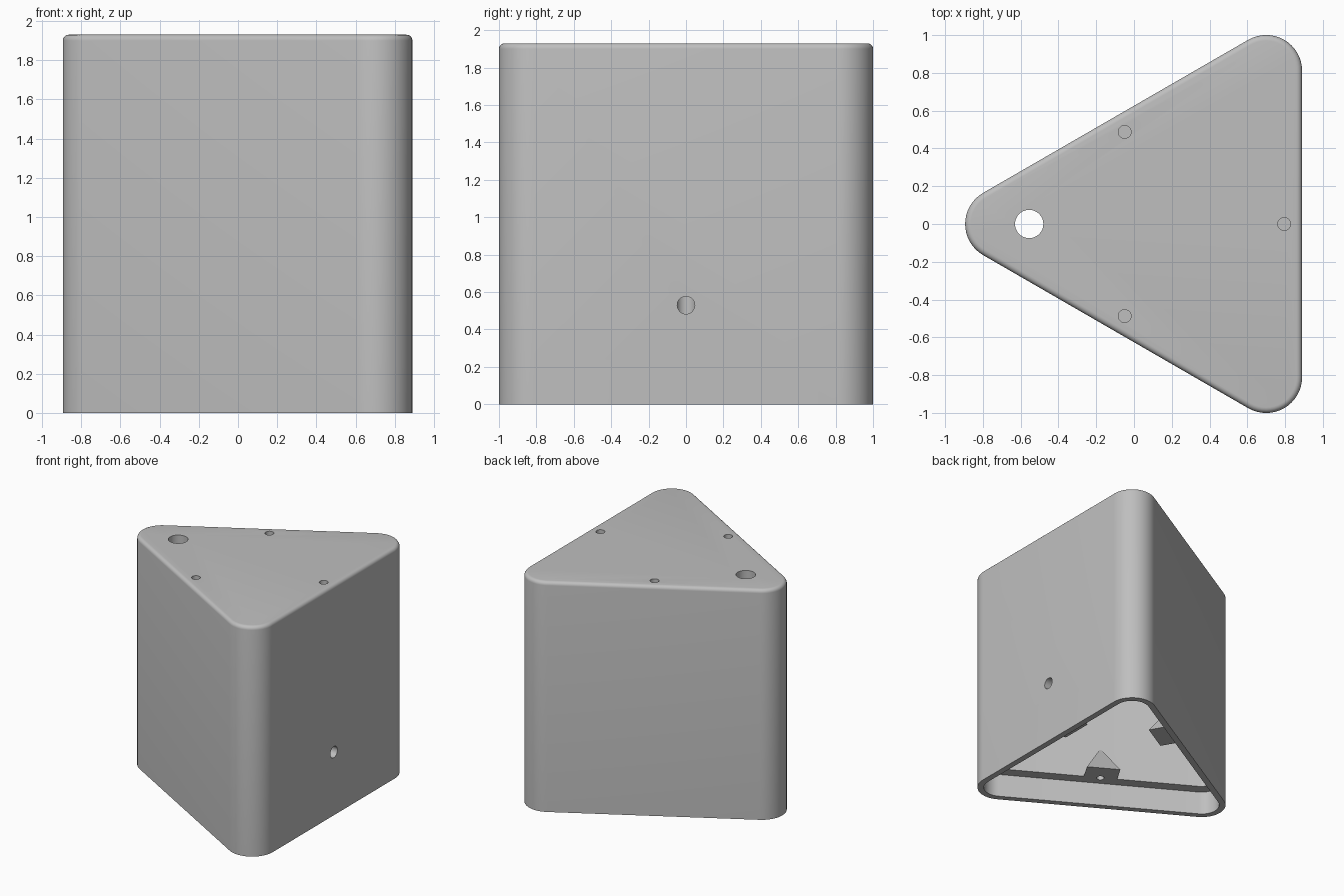
import bpy, bmesh, math
from mathutils import Matrix, Vector

cube = bpy.data.objects.get("Cube")
if cube:
    bpy.data.objects.remove(cube, do_unlink=True)

HEIGHT = 1.93
INRADIUS = 0.658      # centre of the triangle to each flat side
CENTRE = Vector((0.232, 0, 0))
CORNER = 0.19         # outer corner radius
RIM, WALL = 0.05, 0.14
LEDGE_Z = 0.2
SIDES = [Matrix.Translation(CENTRE) @ Matrix.Rotation(math.radians(a), 4, "Z")
         for a in (0, 120, 240)]

grey = bpy.data.materials.new("plain_grey")
grey.use_nodes = True
colour = (0.52, 0.52, 0.52, 1)
grey.diffuse_color = colour
grey.node_tree.nodes["Principled BSDF"].inputs["Base Color"].default_value = colour


def make_object(name, bm):
    bmesh.ops.recalc_face_normals(bm, faces=bm.faces)
    mesh = bpy.data.meshes.new(name)
    bm.to_mesh(mesh)
    bm.free()
    mesh.materials.append(grey)
    obj = bpy.data.objects.new(name, mesh)
    bpy.context.collection.objects.link(obj)
    return obj


def rounded_prism(name, inset, z0, z1, bevel=0):
    """Triangular prism with rounded corners, inset from the outer walls."""
    radius = CORNER - inset
    reach = 2 * (INRADIUS - CORNER)
    bm = bmesh.new()
    ring = []
    for corner in (60, 180, 300):
        a = math.radians(corner)
        for i in range(17):
            b = a + math.radians(-60 + 120 * i / 16)
            ring.append(bm.verts.new((CENTRE.x + reach * math.cos(a) + radius * math.cos(b),
                                      reach * math.sin(a) + radius * math.sin(b), z0)))
    base = bm.faces.new(ring)
    new = bmesh.ops.extrude_face_region(bm, geom=[base])["geom"]
    bmesh.ops.translate(bm, verts=[v for v in new if isinstance(v, bmesh.types.BMVert)],
                        vec=(0, 0, z1 - z0))
    if bevel:
        top = [e for e in bm.edges if all(abs(v.co.z - z1) < 1e-5 for v in e.verts)]
        bmesh.ops.bevel(bm, geom=top, offset=bevel, segments=5, profile=0.5, affect="EDGES")
    return make_object(name, bm)


def drill(name, radius, depth, matrix):
    bm = bmesh.new()
    bmesh.ops.create_cone(bm, cap_ends=True, segments=32, radius1=radius, radius2=radius,
                          depth=depth, matrix=matrix)
    return make_object(name, bm)


def tab(matrix):
    """Screw tab: a half pyramid that tapers up into the wall."""
    inner, back, half, rise = INRADIUS - 0.30, INRADIUS - 0.13, 0.14, 0.27
    low = LEDGE_Z - 0.01
    bm = bmesh.new()
    base = [bm.verts.new(matrix @ Vector(p)) for p in (
        (inner, -half, low), (back, -half, low), (back, half, low), (inner, half, low))]
    apex = bm.verts.new(matrix @ Vector((back, 0, LEDGE_Z + rise)))
    bm.faces.new(base)
    for i in range(4):
        bm.faces.new((base[i], base[i - 1], apex))
    return make_object("screw_tab", bm)


def combine(target, tool, operation):
    tool.hide_render = True
    mod = target.modifiers.new("combine", "BOOLEAN")
    mod.operation, mod.solver, mod.object = operation, "EXACT", tool
    graph = bpy.context.evaluated_depsgraph_get()
    mesh = bpy.data.meshes.new_from_object(target.evaluated_get(graph))
    target.modifiers.clear()
    target.data = mesh
    bpy.data.objects.remove(tool, do_unlink=True)


# Shell with softened top edge, hollowed from below
body = rounded_prism("housing", 0, 0, HEIGHT, bevel=0.03)
combine(body, rounded_prism("cavity", WALL, 0.1, HEIGHT - 0.1), "DIFFERENCE")

# Screw tabs on the middle of each wall, then the wider recess at the open base
for side in SIDES:
    combine(body, tab(side), "UNION")
combine(body, rounded_prism("base_recess", RIM, -0.1, LEDGE_Z), "DIFFERENCE")

# Blind screw holes in the tabs and in the top
for side in SIDES:
    for inset, z, radius in ((0.135, LEDGE_Z, 0.03), (0.095, HEIGHT, 0.034)):
        place = side @ Matrix.Translation((INRADIUS - inset, 0, z))
        combine(body, drill("screw_hole", radius, 0.3, place), "DIFFERENCE")

# Cable hole through the top and small hole through the right-hand wall
combine(body, drill("top_hole", 0.075, 0.5, Matrix.Translation((-0.555, 0, HEIGHT))),
        "DIFFERENCE")
combine(body, drill("wall_hole", 0.047, 0.5, Matrix.Translation((0.89, 0, 0.53))
                    @ Matrix.Rotation(math.pi / 2, 4, "Y")), "DIFFERENCE")

# Smooth rounded parts while keeping the edges sharp
for other in bpy.context.selected_objects:
    other.select_set(False)
body.select_set(True)
bpy.context.view_layer.objects.active = body
bpy.ops.object.shade_smooth_by_angle(angle=math.radians(30))
